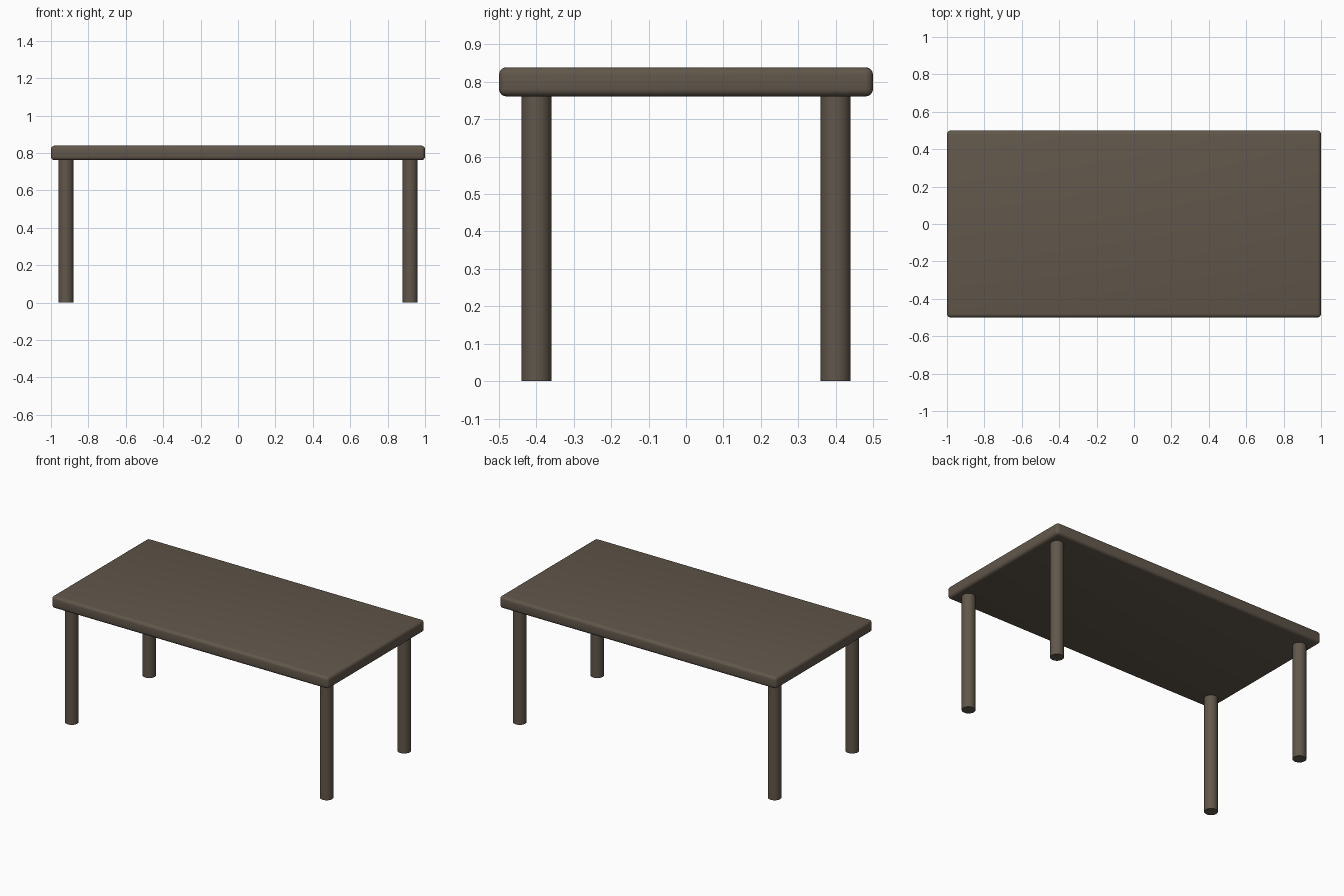
import bpy

if "Cube" in bpy.data.objects:
    bpy.data.objects.remove(bpy.data.objects["Cube"])

wood = bpy.data.materials.new("dark_wood")
wood.diffuse_color = (0.12, 0.095, 0.07, 1)
wood.use_nodes = True
wood.node_tree.nodes["Principled BSDF"].inputs["Base Color"].default_value = wood.diffuse_color


def finish(obj, name):
    obj.name = name
    obj.data.materials.append(wood)
    bpy.ops.object.shade_smooth_by_angle()


# Tabletop: slab with rounded edges
bpy.ops.mesh.primitive_cube_add(size=1, location=(0, 0, 0.80))
top = bpy.context.object
top.scale = (2.0, 1.0, 0.078)
bpy.ops.object.transform_apply(location=False, rotation=False, scale=True)
bevel = top.modifiers.new("rounded_edges", 'BEVEL')
bevel.width = 0.02
bevel.segments = 4
bpy.ops.object.modifier_apply(modifier=bevel.name)
finish(top, "tabletop")

# Four round legs, meeting the underside of the top
LEG_HEIGHT = 0.762
for side, x in (("left", -0.92), ("right", 0.92)):
    for end, y in (("front", -0.40), ("back", 0.40)):
        bpy.ops.mesh.primitive_cylinder_add(
            vertices=32, radius=0.04, depth=LEG_HEIGHT,
            location=(x, y, LEG_HEIGHT / 2))
        finish(bpy.context.object, f"{end}_{side}_leg")
